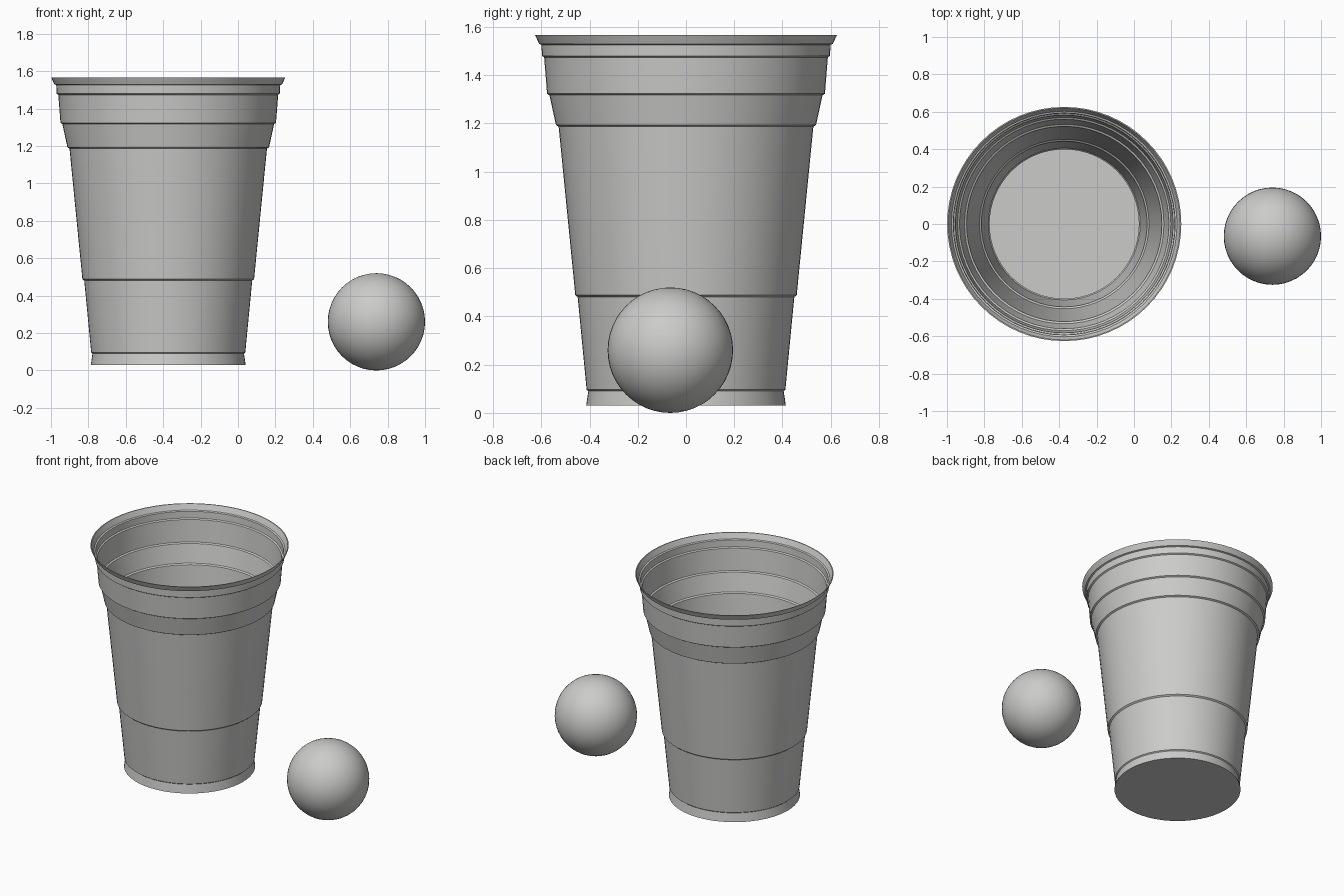
import bpy, bmesh, math

cube = bpy.data.objects.get("Cube")
if cube:
    bpy.data.objects.remove(cube, do_unlink=True)


def material(name, rgb):
    m = bpy.data.materials.new(name)
    m.use_nodes = True
    m.diffuse_color = (*rgb, 1)
    m.node_tree.nodes["Principled BSDF"].inputs["Base Color"].default_value = (*rgb, 1)
    return m


def finish(name, bm, location, mat, angle):
    """Turn a bmesh into a smooth-shaded object."""
    bmesh.ops.recalc_face_normals(bm, faces=bm.faces)
    mesh = bpy.data.meshes.new(name)
    bm.to_mesh(mesh)
    bm.free()
    mesh.materials.append(mat)
    obj = bpy.data.objects.new(name, mesh)
    obj.location = location
    bpy.context.collection.objects.link(obj)
    bpy.ops.object.select_all(action="DESELECT")
    obj.select_set(True)
    bpy.context.view_layer.objects.active = obj
    bpy.ops.object.shade_smooth_by_angle(angle=math.radians(angle))
    return obj


def lathe(profile, steps):
    """Spin a radius/height profile about the z axis."""
    bm = bmesh.new()
    verts = [bm.verts.new((r, 0, z)) for r, z in profile]
    edges = [bm.edges.new(pair) for pair in zip(verts, verts[1:])]
    bmesh.ops.spin(bm, geom=verts + edges, cent=(0, 0, 0), axis=(0, 0, 1),
                   angle=math.tau, steps=steps)
    bmesh.ops.remove_doubles(bm, verts=bm.verts, dist=0.0005)
    return bm


grey = material("light grey", (0.6, 0.6, 0.59))

# Cup: stepped outer wall from the foot to the flared rim
outer = [
    (0.414, 0.03), (0.405, 0.09),
    (0.412, 0.096), (0.449, 0.48),
    (0.459, 0.488), (0.528, 1.187),
    (0.539, 1.193), (0.566, 1.317),
    (0.576, 1.323), (0.588, 1.474),
    (0.597, 1.48), (0.599, 1.526),
    (0.609, 1.53), (0.626, 1.567),
]
# Thin wall: the same steps, set inward, down to the floor
wall = 0.006
inner = [(r - wall, z + (wall if z < 0.05 else 0)) for r, z in reversed(outer)]
profile = [(0, 0.03)] + outer + inner + [(0, 0.03 + wall)]
finish("cup", lathe(profile, 64), (-0.373, 0, 0), grey, 25)

# Ball beside the cup
bm = bmesh.new()
bmesh.ops.create_uvsphere(bm, u_segments=48, v_segments=24, radius=0.26)
finish("ball", bm, (0.74, -0.065, 0.26), grey, 60)
